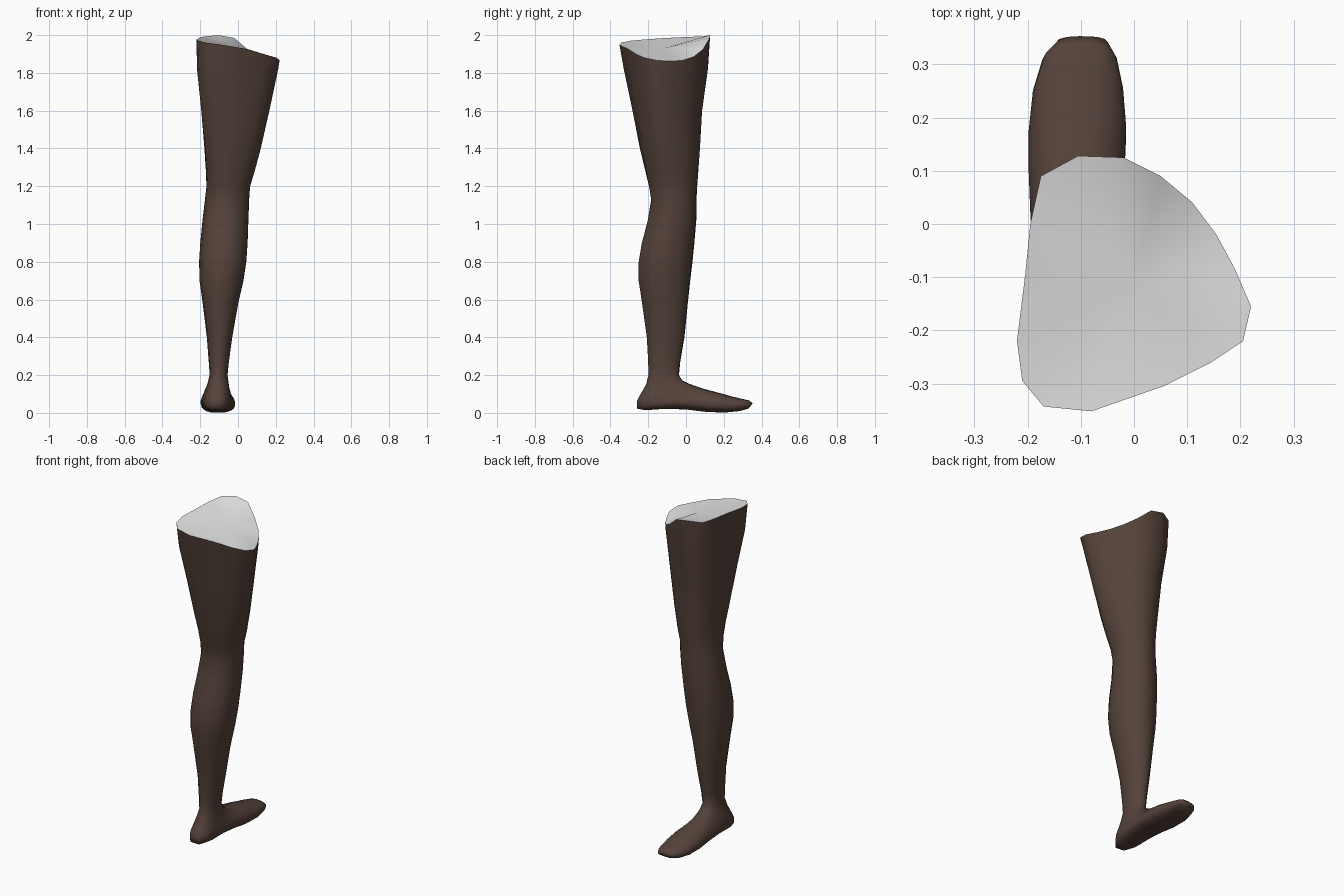
import bpy, bmesh, math
from mathutils import Vector


def material(name, rgb):
    m = bpy.data.materials.new(name)
    m.diffuse_color = (*rgb, 1)
    return m


brown = material("dark_brown", (0.09, 0.055, 0.042))
white = material("white", (0.85, 0.85, 0.85))

# Slanted, rounded-triangular upper edge of the thigh (x, y, z)
RIM = [(-0.105, 0.128, 2.0), (-0.02, 0.125, 1.985), (0.05, 0.09, 1.925),
       (0.11, 0.04, 1.885), (0.155, -0.02, 1.866), (0.19, -0.085, 1.862),
       (0.22, -0.155, 1.866), (0.205, -0.22, 1.88), (0.145, -0.26, 1.897),
       (0.055, -0.305, 1.925), (-0.08, -0.352, 1.948), (-0.17, -0.343, 1.96),
       (-0.21, -0.295, 1.97), (-0.22, -0.22, 1.977), (-0.205, -0.10, 1.985),
       (-0.195, 0.0, 1.99), (-0.175, 0.09, 1.993)]
SHAPE = [Vector((x / 0.22, (y + 0.112) / 0.24)) for x, y, z in RIM]
ANGLES = [math.atan2(s.y, s.x) for s in SHAPE]

# Leg sections: z, x min, x max, y back, y front, share of the rim shape
LEG = [(1.82, -0.218, 0.213, -0.33, 0.117, 0.95),
       (1.60, -0.200, 0.167, -0.287, 0.087, 0.65),
       (1.40, -0.182, 0.122, -0.25, 0.075, 0.4),
       (1.28, -0.172, 0.090, -0.222, 0.066, 0.2),
       (1.20, -0.168, 0.066, -0.203, 0.060, 0.1),
       (1.13, -0.175, 0.060, -0.19, 0.056, 0),
       (1.02, -0.188, 0.056, -0.208, 0.055, 0),
       (0.90, -0.200, 0.052, -0.24, 0.045, 0),
       (0.80, -0.206, 0.045, -0.257, 0.035, 0),
       (0.70, -0.204, 0.030, -0.257, 0.023, 0),
       (0.58, -0.187, 0.002, -0.238, 0.010, 0),
       (0.40, -0.165, -0.030, -0.212, -0.008, 0),
       (0.27, -0.155, -0.048, -0.204, -0.030, 0),
       (0.20, -0.150, -0.055, -0.203, -0.037, 0)]

# Foot sections turning forward: lower (y, z), upper (y, z), x min, x max
FOOT = [(-0.215, 0.15, -0.02, 0.172, -0.160, -0.050),
        (-0.250, 0.09, 0.01, 0.157, -0.172, -0.045),
        (-0.265, 0.06, 0.03, 0.150, -0.180, -0.040),
        (-0.265, 0.02, 0.05, 0.142, -0.185, -0.036),
        (-0.220, 0.012, 0.08, 0.132, -0.190, -0.032),
        (-0.110, 0.020, 0.13, 0.118, -0.195, -0.026),
        (0.000, 0.016, 0.18, 0.105, -0.198, -0.018),
        (0.100, 0.004, 0.24, 0.088, -0.198, -0.014),
        (0.200, 0.000, 0.295, 0.075, -0.190, -0.020),
        (0.280, 0.008, 0.335, 0.066, -0.172, -0.032),
        (0.330, 0.022, 0.353, 0.050, -0.145, -0.050)]


def section(low, high, x0, x1, share, power=1.0):
    """Closed cross-section spanning two (y, z) points and an x range."""
    pts = []
    for a, s in zip(ANGLES, SHAPE):
        u, v = [math.copysign(abs(c) ** power, c) for c in (math.cos(a), math.sin(a))]
        u, v = u + (s.x - u) * share, v + (s.y - v) * share
        t = (v + 1) / 2
        pts.append(((x0 + x1) / 2 + u * (x1 - x0) / 2,
                    low[0] + (high[0] - low[0]) * t,
                    low[1] + (high[1] - low[1]) * t))
    return pts


def finish(bm, name, mat):
    bmesh.ops.recalc_face_normals(bm, faces=bm.faces)
    for f in bm.faces:
        f.smooth = True
    me = bpy.data.meshes.new(name)
    bm.to_mesh(me)
    bm.free()
    me.materials.append(mat)
    ob = bpy.data.objects.new(name, me)
    bpy.context.collection.objects.link(ob)
    return ob


# Leg and foot: one continuous skin from thigh to toes
rings = [RIM]
rings += [section((b, z), (f, z), x0, x1, s) for z, x0, x1, b, f, s in LEG]
rings += [section((a, b), (c, d), x0, x1, 0, 0.85) for a, b, c, d, x0, x1 in FOOT]
bm = bmesh.new()
loops = [[bm.verts.new(p) for p in r] for r in rings]
n = len(RIM)
for up, down in zip(loops, loops[1:]):
    for i in range(n):
        j = (i + 1) % n
        bm.faces.new((up[i], up[j], down[j], down[i]))
bm.faces.new(loops[-1])
finish(bm, "leg_and_foot", brown)

# Pale cap closing the thigh
bm = bmesh.new()
edge = [bm.verts.new(p) for p in RIM]
centre = bm.verts.new((0.0, -0.11, 1.932))
for i in range(n):
    bm.faces.new((edge[(i + 1) % n], edge[i], centre))
cap = finish(bm, "thigh_cap", white)
if cap.data.polygons[0].normal.z < 0:
    cap.data.flip_normals()
